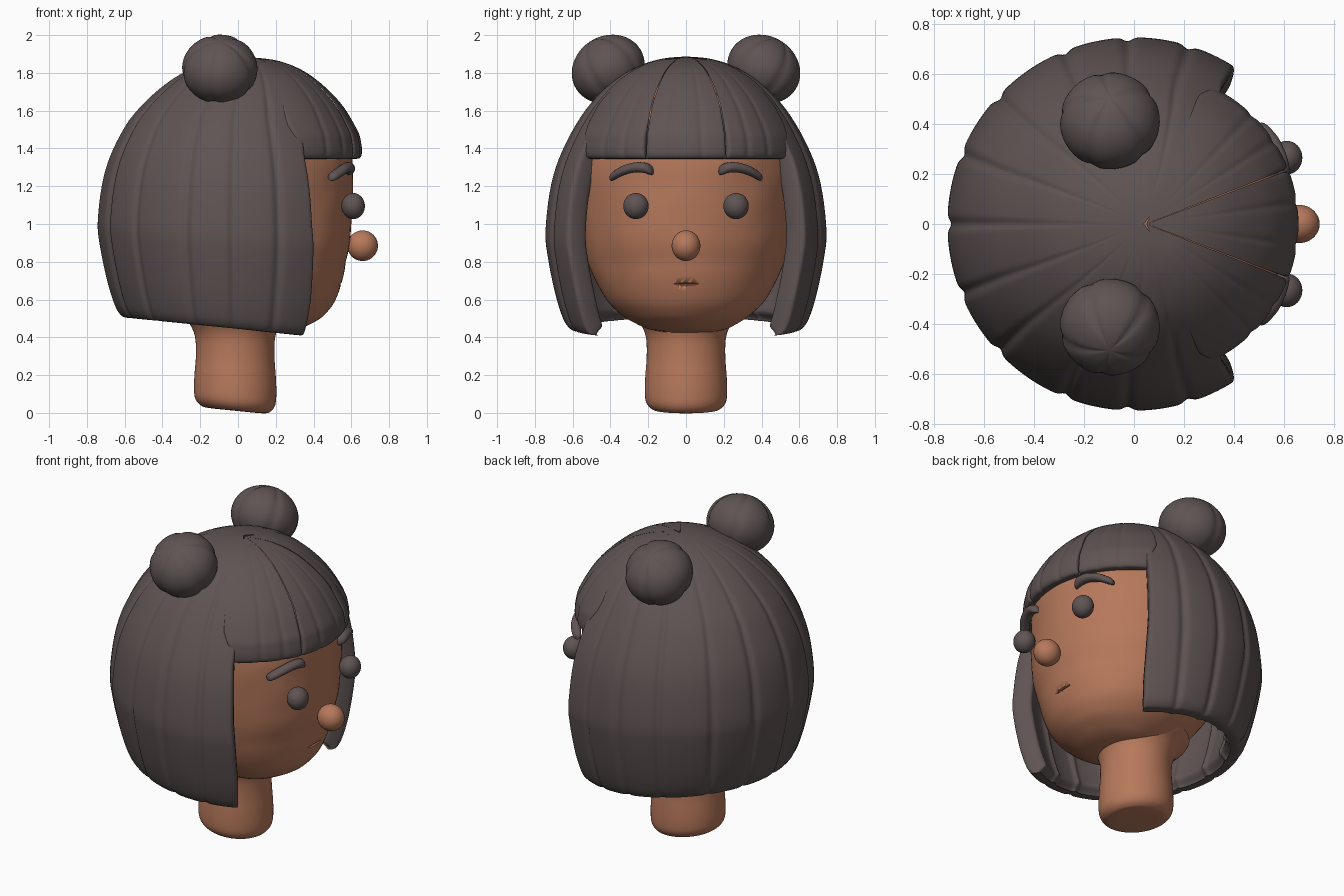
import bpy, bmesh, math
from mathutils import Vector, Matrix, noise

old = bpy.data.objects.get("Cube")
if old:
    bpy.data.objects.remove(old, do_unlink=True)


def material(name, rgb):
    m = bpy.data.materials.new(name)
    m.use_nodes = True
    m.diffuse_color = (*rgb, 1)
    bsdf = m.node_tree.nodes["Principled BSDF"]
    bsdf.inputs["Base Color"].default_value = (*rgb, 1)
    bsdf.inputs["Roughness"].default_value = 0.7
    return m


HAIR = material("dark brown hair", (0.115, 0.088, 0.087))
SKIN = material("warm brown skin", (0.47, 0.19, 0.105))


def clamp(v):
    return max(0.0, min(1.0, v))


def smooth_path(pts, steps=5):
    """Catmull-Rom resampling of a profile."""
    p = [Vector(q) for q in pts]
    p = [p[0]] + p + [p[-1]]
    out = []
    for a, b, c, d in zip(p, p[1:], p[2:], p[3:]):
        for s in range(steps):
            t = s / steps
            out.append(0.5 * (2 * b + (c - a) * t + (2 * a - 5 * b + 4 * c - d) * t * t
                              + (3 * b - a - 3 * c + d) * t ** 3))
    return out + [p[-1]]


def finish(name, bm, mat, angle=50):
    bmesh.ops.remove_doubles(bm, verts=bm.verts, dist=0.0004)
    bmesh.ops.recalc_face_normals(bm, faces=bm.faces)
    me = bpy.data.meshes.new(name)
    bm.to_mesh(me)
    bm.free()
    me.materials.append(mat)
    ob = bpy.data.objects.new(name, me)
    bpy.context.collection.objects.link(ob)
    bpy.ops.object.select_all(action='DESELECT')
    ob.select_set(True)
    bpy.context.view_layer.objects.active = ob
    bpy.ops.object.shade_smooth_by_angle(angle=math.radians(angle))
    return ob


def skin_rows(bm, rows, close_rows, close_cols):
    """Join rows of points with quads."""
    vs = [[bm.verts.new(p) for p in r] for r in rows]
    nr, nc = len(vs), len(vs[0])
    for i in range(nr if close_rows else nr - 1):
        for j in range(nc if close_cols else nc - 1):
            k, l = (i + 1) % nr, (j + 1) % nc
            bm.faces.new((vs[i][j], vs[k][j], vs[k][l], vs[i][l]))


def groove(angle, marks, width):
    return sum(math.exp(-((angle - m) / width) ** 2) for m in marks)


def hair_shell(name, profile, thick, start, stop, n, marks, depth, bottom, shift, fade_from):
    """Thick shell swept around the head between two angles, with rounded ends."""
    path = smooth_path(profile)
    top, low = path[-1].y, path[0].y
    bm, rows = bmesh.new(), []
    # Extra sections close to both ends shape the rounded edge
    ends = [0, 0.1, 0.3, 0.7, 1.2, 1.8]
    for i in range(-len(ends), n + len(ends) + 1):
        outer, inner = [], []
        for q in path:
            a0, a1 = start(q.y), stop(q.y)
            if i < 0:
                a = a0 + ends[i + len(ends)]
            elif i > n:
                a = a1 - ends[n + len(ends) - i]
            else:
                a = a0 + 2.6 + (a1 - a0 - 5.2) * i / n
            u = clamp(1 - min(a - a0, a1 - a) / 2.4)
            k = max(0, 1 - u ** 3) ** (1 / 3)
            k += (1 - k) * clamp((q.y - fade_from) / 0.2)
            c, sn = math.cos(math.radians(a)), math.sin(math.radians(a))
            r = q.x * (1 - depth * groove(a % 360, marks, 1.8))
            zb = bottom(c * q.x)
            z = top - (top - q.y) * (top - zb) / (top - low)
            ri = max(0, r - thick * (0.3 + 0.7 * clamp((q.y - low) / 0.05)))
            zi = z - 0.08 * clamp((z - 1.45) / 0.4)
            m, mz = (r + ri) / 2, (z + zi) / 2
            for lst, rr, zz in ((outer, r, z), (inner, ri, zi)):
                rr, zz = m + (rr - m) * k, mz + (zz - mz) * k
                lst.append((shift(z) + rr * c, rr * sn, zz))
        rows.append(outer + inner[::-1])
    skin_rows(bm, rows, False, True)
    return finish(name, bm, HAIR, 60)


# Bob: one shell round the sides and back
bob = [(.595, .41), (.62, .42), (.652, .47), (.692, .6), (.732, .8), (.744, .95), (.713, 1.2),
       (.645, 1.4), (.53, 1.6), (.39, 1.75), (.25, 1.835), (.125, 1.875), (0, 1.887)]
side_marks = [73, 92, 112, 137, 158]


def bob_edge(z):
    return 57 - 2 * clamp((1 - z) / 0.4) - 3 * clamp((z - 1.35) / 0.2)


hair_shell("bob_hair", bob, 0.12, bob_edge, lambda z: 360 - bob_edge(z),
           270, side_marks + [180] + [360 - m for m in side_marks], 0.02,
           lambda x: 0.445 - 0.1 * x, lambda z: 0.04 * clamp((z - 1.55) / 0.3), 1.6)

# Fringe: three locks, tucked under the bob at the sides
fringe = [(.575, 1.345), (.595, 1.35), (.606, 1.375), (.602, 1.43), (.58, 1.5), (.485, 1.65),
          (.33, 1.79), (.17, 1.862), (0, 1.884)]


def lock_edge(angle):
    """Locks part slightly at the tips; the outer ones reach further back higher up."""
    sign = 1 if angle > 0 else -1
    reach = 6 if abs(angle) > 30 else 0
    return lambda z: angle + sign * reach * clamp((z - 1.38) / 0.15)


for name, a, b in (("fringe_right", -62, -21.4), ("fringe_middle", -20.8, 20.8),
                   ("fringe_left", 21.4, 62)):
    hair_shell(name, fringe, 0.07, lock_edge(a), lock_edge(b), 60,
               [8, 33, 46, 314, 327, 352], 0.01, lambda x: 1.345, lambda z: 0.05, 1.42)


def lathe(name, profile, mat, place, n=72):
    """Turned form; place(r, angle, z) gives the final point."""
    bm = bmesh.new()
    rows = [[place(q.x, 2 * math.pi * i / n, q.y) for q in smooth_path(profile)] for i in range(n)]
    skin_rows(bm, rows, True, False)
    return finish(name, bm, mat)


# Head: slightly uneven clay surface with the chin pushed forward
def head_point(r, a, z):
    shift = 0.03 + 0.02 * clamp((1.2 - z) / 0.3) + 0.07 * clamp((0.8 - z) / 0.3)
    p = Vector((r * math.cos(a) + shift, r * math.sin(a), z))
    return p * (1 + 0.012 * noise.noise(p * 6)) if r > 0.01 else p


head = lathe("head", [(0, .42), (.17, .435), (.265, .47), (.355, .53), (.435, .62), (.52, .8),
                      (.56, 1), (.58, 1.25), (.56, 1.4), (.48, 1.55), (.36, 1.67), (.2, 1.76),
                      (0, 1.79)], SKIN, head_point, 80)

# Neck: flared into the jaw, with a tilted rounded foot
lathe("neck", [(0, .012), (.14, .012), (.185, .024), (.212, .06), (.218, .12), (.215, .2),
               (.208, .3), (.212, .4), (.24, .47), (.3, .56), (0, .6)], SKIN,
      lambda r, a, z: (r * math.cos(a) - 0.015, r * math.sin(a),
                       z - 0.1 * r * math.cos(a) * clamp((0.3 - z) / 0.28)))


def ball(name, centre, size, mat, rot=Matrix(), lobes=0):
    bm = bmesh.new()
    bmesh.ops.create_uvsphere(bm, u_segments=60 if lobes else 32, v_segments=24, radius=1)
    if lobes:
        step = 360 / lobes
        for v in bm.verts:
            a = math.degrees(math.atan2(v.co.y, v.co.x)) % step
            side = clamp(math.hypot(v.co.x, v.co.y) * 2)
            v.co *= 1 - 0.045 * side * groove(a, [0, step], 7)
    bmesh.ops.transform(bm, verts=bm.verts,
                        matrix=Matrix.Translation(centre) @ rot @ Matrix.Diagonal((*size, 1)))
    return finish(name, bm, mat)


# Nose and mouth groove
ball("nose", (0.66, 0, 0.885), (0.081, 0.076, 0.081), SKIN)
cutter = ball("mouth_cutter", (0.575, 0, 0.682), (0.05, 0.09, 0.008), SKIN)
cutter.hide_render = True
cutter.hide_set(True)
cut = head.modifiers.new("mouth", 'BOOLEAN')
cut.operation = 'DIFFERENCE'
cut.object = cutter


# Eyebrows: blunt bent tubes following the face
def eyebrow(name, side):
    spine = [(0.585, .172, 1.277), (0.59, .21, 1.295), (0.578, .265, 1.3), (0.55, .33, 1.284),
             (0.515, .375, 1.26), (0.49, .402, 1.243)]
    bm, rows = bmesh.new(), []
    flat = smooth_path(spine)
    for i, p in enumerate(flat):
        t = i / (len(flat) - 1)
        w = 0.027 * math.sqrt(max(0, 1 - abs(2 * t - 1) ** 7)) * (1.08 - 0.2 * t)
        ring = []
        for j in range(14):
            a = 2 * math.pi * j / 14
            ring.append((p.x + 1.1 * w * math.cos(a), side * (p.y + 0.4 * w * math.cos(a)),
                         p.z + w * math.sin(a)))
        rows.append(ring)
    skin_rows(bm, rows, False, True)
    finish(name, bm, HAIR)


# Mirrored features: eyes, eyebrows, buns
for label, side in (("left", 1), ("right", -1)):
    ball(label + "_eye", (0.61, 0.265 * side, 1.095), (0.062, 0.067, 0.069), HAIR)
    eyebrow(label + "_eyebrow", side)
    tilt = Matrix.Rotation(math.radians(-32 * side), 4, 'X') @ Matrix.Rotation(0.5 * side, 4, 'Z')
    ball(label + "_bun", (-0.097, 0.412 * side, 1.82), (0.2, 0.2, 0.175), HAIR, tilt, 5)
